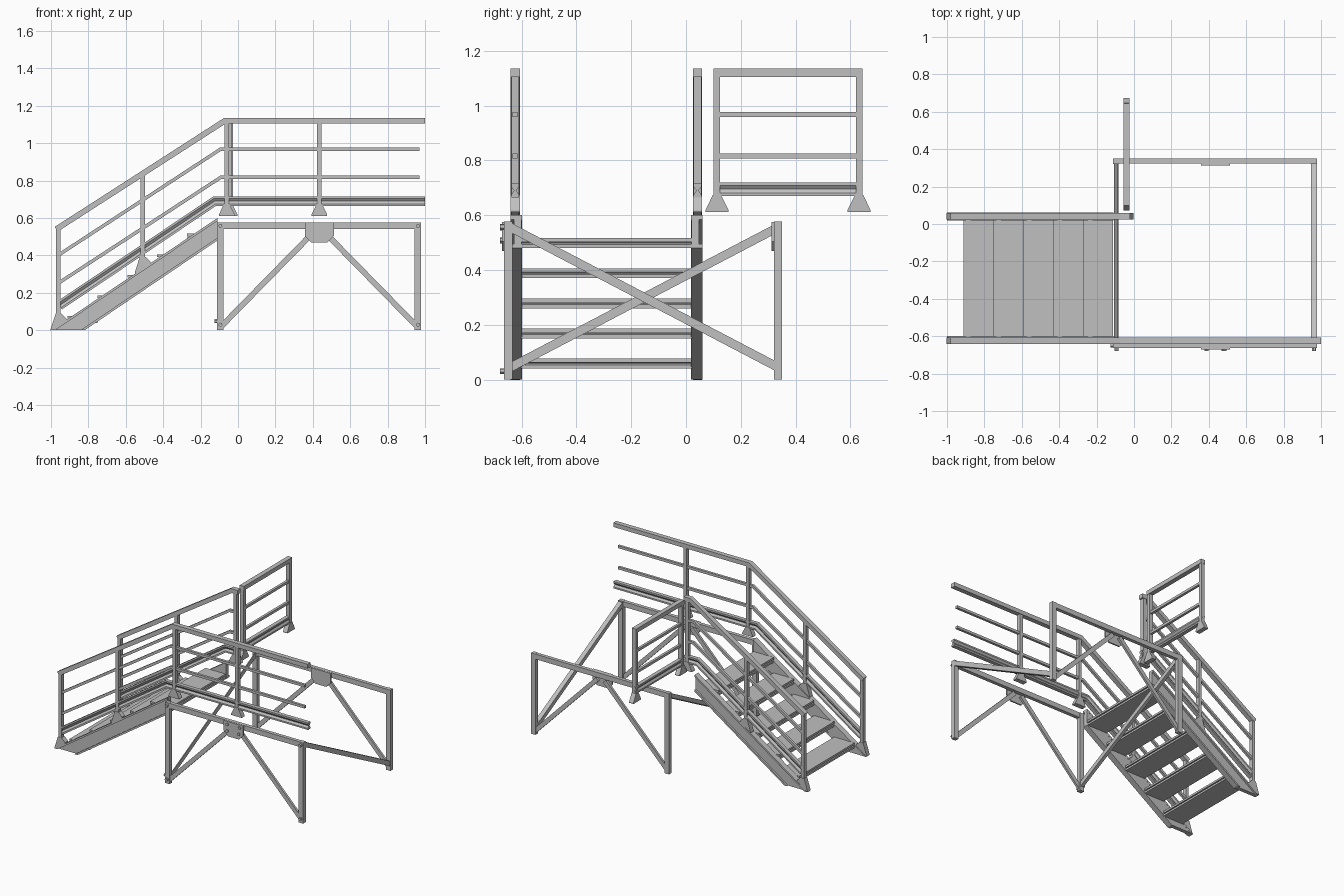
import bpy, bmesh, math
from mathutils import Vector

if "Cube" in bpy.data.objects:
    bpy.data.objects.remove(bpy.data.objects["Cube"], do_unlink=True)

steel = bpy.data.materials.new("light grey steel")
steel.use_nodes = True
GREY = (0.53, 0.53, 0.53, 1)
steel.diffuse_color = GREY
steel.node_tree.nodes["Principled BSDF"].inputs["Base Color"].default_value = GREY

X, Y, Z = Vector((1, 0, 0)), Vector((0, 1, 0)), Vector((0, 0, 1))


def finish(name, bm):
    bmesh.ops.recalc_face_normals(bm, faces=bm.faces[:])
    me = bpy.data.meshes.new(name)
    bm.to_mesh(me)
    bm.free()
    me.materials.append(steel)
    ob = bpy.data.objects.new(name, me)
    bpy.context.collection.objects.link(ob)
    return ob


def skin(name, rings):
    """Join matching rings of points into a closed solid."""
    bm = bmesh.new()
    vs = [[bm.verts.new(p) for p in r] for r in rings]
    n = len(vs[0])
    for a, b in zip(vs, vs[1:]):
        for i in range(n):
            j = (i + 1) % n
            bm.faces.new((a[i], a[j], b[j], b[i]))
    bm.faces.new(vs[0])
    bm.faces.new(vs[-1])
    return finish(name, bm)


def rect(w, h):
    return [(-w / 2, -h / 2), (w / 2, -h / 2), (w / 2, h / 2), (-w / 2, h / 2)]


def sweep(name, pts, profile, side):
    """Sweep a profile (side, up) along a path, with mitred corners."""
    pts = [Vector(p) for p in pts]
    dirs = [(b - a).normalized() for a, b in zip(pts, pts[1:])]
    rings = []
    for i, p in enumerate(pts):
        d0, d1 = dirs[max(i - 1, 0)], dirs[min(i, len(dirs) - 1)]
        t = (d0 + d1).normalized()
        up = side.cross(t).normalized() / max(t.dot(d0), 0.1)
        rings.append([p + side * s + up * u for s, u in profile])
    return skin(name, rings)


def prism(name, poly, origin, along, side, depth):
    """Extrude a polygon (along, z) by depth, centred on origin."""
    o = Vector(origin)
    return skin(name, [[o + along * a + Z * z + side * s for a, z in poly]
                       for s in (-depth / 2, depth / 2)])


def bolt(name, p, axis, length=0.018, r=0.011):
    p = Vector(p)
    u = axis.orthogonal().normalized()
    v = axis.cross(u)
    ring = [u * r * math.cos(k * math.pi / 3) + v * r * math.sin(k * math.pi / 3)
            for k in range(6)]
    skin(name, [[p + q for q in ring], [p + axis * length + q for q in ring]])


TOP = rect(0.034, 0.03)
MID = rect(0.018, 0.018)
# toe board with a V groove on both sides
TOE = [(-.014, -.025), (.014, -.025), (.014, -.014), (.004, 0), (.014, .014),
       (.014, .025), (-.014, .025), (-.014, .014), (-.004, 0), (-.014, -.014)]


def post(name, p, top, along, slope=0.0):
    """Railing post standing on a flared foot that follows the slope."""
    x, y, z = p
    side = Z.cross(along)
    sweep(name, [(x, y, z + 0.01), (x, y, top)], rect(0.028, 0.024), side)
    w = 0.042
    prism(name + "_foot", [(-w, -w * slope), (w, w * slope), (w, w * slope + .007),
                           (0.015, .062), (-0.015, .062), (-w, -w * slope + .007)],
          p, along, side, 0.034)


# stair railings: the front one carries on along the platform
for tag, y, end, mid_end, posts in (("front", -.624, 1.0, .97, (-.06, .435)),
                                    ("back", .042, -.022, -.04, (-.045,))):
    sweep(tag + "_handrail", [(-.972, y, .54), (-.07, y, 1.12), (end, y, 1.12)], TOP, Y)
    for k, (z0, z1) in enumerate(((.405, .968), (.255, .817))):
        sweep(f"{tag}_mid_rail_{k}", [(-.955, y, z0), (-.093, y, z1), (mid_end, y, z1)],
              MID, Y)
    sweep(tag + "_toe_board", [(-.955, y, .132), (-.125, y, .69), (end, y, .69)], TOE, Y)
    post(tag + "_lower_post", (-.96, y, .027), .55, X, .674)
    post(tag + "_stair_post", (-.51, y, .33), .83, X, .674)
    for k, px in enumerate(posts):
        post(f"{tag}_platform_post_{k}", (px, y, .612), 1.11, X)

# short side railing
sx = -.04
sweep("side_handrail", [(sx, .10, 1.12), (sx, .645, 1.12)], TOP, X)
for k, z in enumerate((.817, .968)):
    sweep(f"side_mid_rail_{k}", [(sx, .115, z), (sx, .63, z)], MID, X)
sweep("side_toe_board", [(sx, .10, .695), (sx, .645, .695)], TOE, X)
for k, y in enumerate((.113, .632)):
    post(f"side_post_{k}", (sx, y, .612), 1.11, Y)

# stringers: a web with outward flanges along both edges
WEB = [(-1, 0), (-.82, 0), (-.11, .48), (-.11, .60)]
FLANGES = [[(-1, 0), (-.978, 0), (-.11, .585), (-.11, .60)],
           [(-.842, 0), (-.82, 0), (-.11, .48), (-.11, .495)]]
for tag, y, out in (("front", -.62, -1), ("back", .04, 1)):
    prism(tag + "_stringer", WEB, (0, y - out * .006, 0), X, Y, .028)
    for k, f in enumerate(FLANGES):
        prism(f"{tag}_stringer_flange_{k}", f, (0, y, 0), X, Y, .042)

# treads with grooved nosings
TREAD = [(0, 0), (.16, 0), (.16, .014), (.15, .018), (.15, .021), (.16, .022),
         (.16, .036), (0, .036), (0, .022), (.01, .021), (.01, .018), (0, .014)]
for k in range(5):
    prism(f"tread_{k}", TREAD, (-.911 + .1595 * k, -.29, .04 + .11 * k), X, Y, .624)

# two support frames
for tag, y in (("front", -.649), ("back", .336)):
    for k, x in enumerate((-.094, .962)):
        sweep(f"{tag}_leg_{k}", [(x, y, 0), (x, y, .577)], rect(.03, .035), Y)
    sweep(tag + "_beam", [(-.078, y, .558), (.946, y, .558)], rect(.026, .036), Y)
    for k, (a, b) in enumerate((((-.088, .022), (.405, .525)), ((.955, .022), (.462, .525)))):
        sweep(f"{tag}_diagonal_{k}", [(a[0], y, a[1]), (b[0], y, b[1])],
              rect(.016, .03), Y)
    prism(tag + "_gusset", [(.357, .575), (.357, .505), (.39, .47), (.478, .47),
                            (.512, .505), (.512, .575)],
          (0, y - .018, 0), X, Y, .01)

# bolts on the front frame
for k, (x, z) in enumerate(((.387, .555), (.484, .555), (.387, .508), (.478, .508))):
    bolt(f"gusset_bolt_{k}", (x, -.668, z), -Y, .012)
for x in (-.094, .962):
    for z in (.03, .557):
        bolt(f"leg_bolt_{x}_{z}", (x, -.663, z), -Y, .016)
bolt("brace_bolt", (-.105, -.65, .05), -X, .02)

# braces between the frames, one each end, sloping opposite ways
sweep("right_brace", [(-.094, -.64, .045), (-.094, .335, .555)],
      [(-.012, -.016), (.012, -.016), (.012, .016), (.006, .016),
       (.006, -.01), (-.012, -.01)], X)
sweep("left_brace", [(.962, -.64, .555), (.962, .335, .045)], rect(.032, .032), X)
